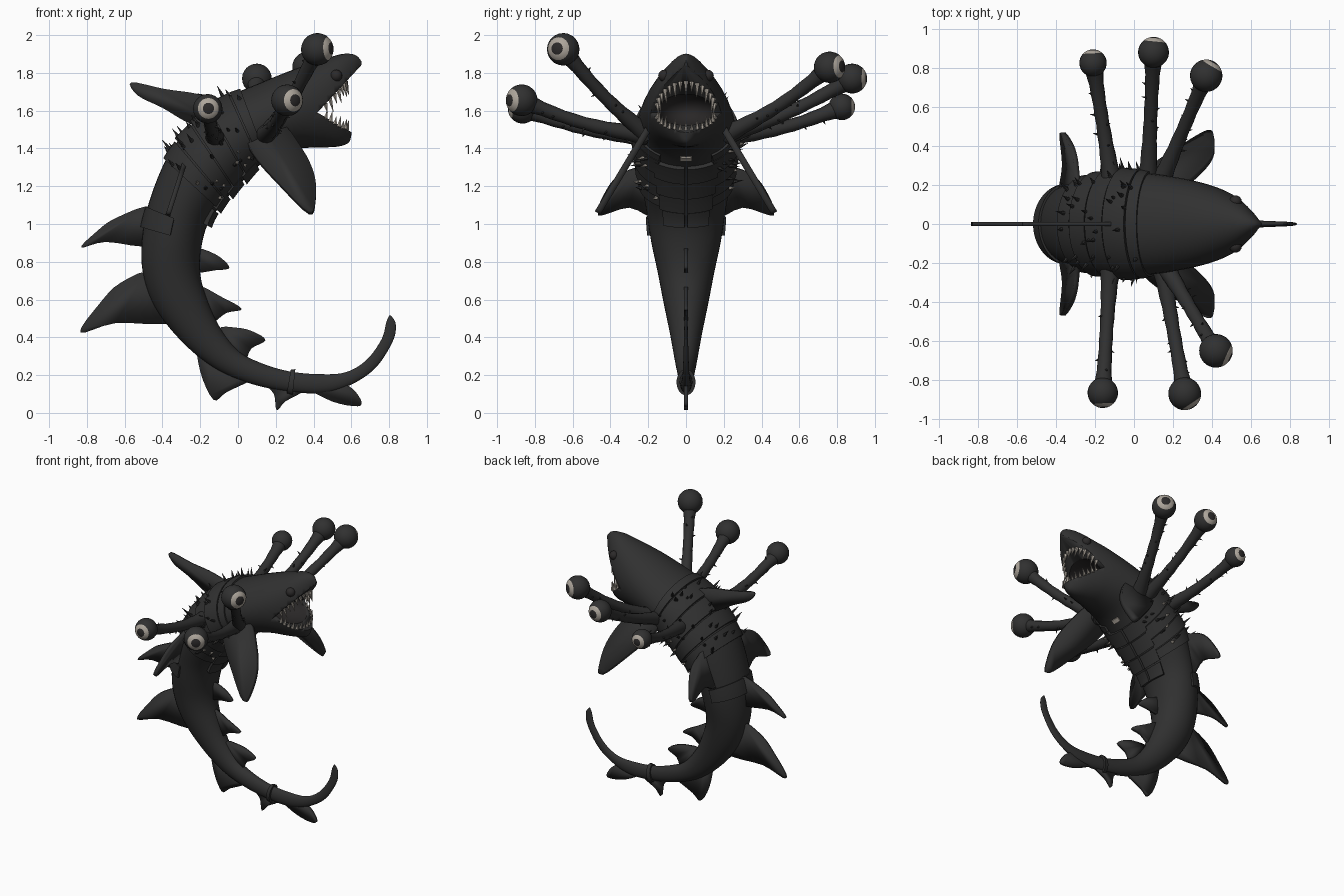
import bpy, bmesh, math, random
from mathutils import Vector, Matrix

random.seed(4)
if "Cube" in bpy.data.objects:
    bpy.data.objects.remove(bpy.data.objects["Cube"])


def material(name, rgb):
    m = bpy.data.materials.new(name)
    m.use_nodes = True
    m.diffuse_color = (*rgb, 1)
    m.node_tree.nodes["Principled BSDF"].inputs["Base Color"].default_value = (*rgb, 1)
    return m


SKIN = material("charcoal skin", (0.03, 0.03, 0.03))
MOUTH = material("dark mouth", (0.022, 0.02, 0.02))
PUPIL = material("dark pupil", (0.025, 0.023, 0.023))
BONE = material("pale bone", (0.42, 0.38, 0.33))


def finish(name, bm, mats, angle=40):
    bmesh.ops.recalc_face_normals(bm, faces=bm.faces)
    me = bpy.data.meshes.new(name)
    bm.to_mesh(me)
    bm.free()
    ob = bpy.data.objects.new(name, me)
    bpy.context.collection.objects.link(ob)
    for m in mats:
        me.materials.append(m)
    bpy.ops.object.select_all(action='DESELECT')
    ob.select_set(True)
    bpy.context.view_layer.objects.active = ob
    bpy.ops.object.shade_smooth_by_angle(angle=math.radians(angle))
    return ob


def catmull(a, b, c, d, f):
    return 0.5 * (2 * b + (c - a) * f + (2 * a - 5 * b + 4 * c - d) * f * f
                  + (3 * b - a - 3 * c + d) * f ** 3)


def skin_rings(bm, rings):
    """Closed tube through equal rings, capped at both ends."""
    loops = [[bm.verts.new(p) for p in r] for r in rings]
    n = len(loops[0])
    for a, b in zip(loops, loops[1:]):
        for i in range(n):
            j = (i + 1) % n
            bm.faces.new((a[i], a[j], b[j], b[i]))
    bm.faces.new(loops[0][::-1])
    bm.faces.new(loops[-1])


def cone(bm, base, direction, radius, length, sides=6):
    d = Vector(direction).normalized()
    rot = d.to_track_quat('Z', 'Y').to_matrix().to_4x4()
    mat = Matrix.Translation(Vector(base) + d * length * 0.45) @ rot
    bmesh.ops.create_cone(bm, cap_ends=True, segments=sides, radius1=radius,
                          radius2=radius * 0.08, depth=length, matrix=mat)


# Body sections, snout to tail: back x, back z, belly x, belly z, half width
BODY = [
    (.655, 1.86, .60, 1.47, .02), (.62, 1.895, .585, 1.43, .07),
    (.55, 1.90, .53, 1.41, .13), (.45, 1.87, .44, 1.405, .18),
    (.30, 1.82, .33, 1.40, .22), (.10, 1.74, .20, 1.37, .25),
    (-.08, 1.66, .10, 1.30, .265), (-.22, 1.55, 0, 1.20, .26),
    (-.36, 1.38, -.09, 1.10, .24), (-.46, 1.15, -.16, 1.0, .21),
    (-.505, .95, -.195, .87, .185), (-.505, .75, -.20, .74, .15),
    (-.44, .56, -.17, .62, .12), (-.30, .38, -.10, .46, .085),
    (-.13, .24, 0, .33, .06), (.05, .16, .12, .265, .045),
    (.25, .115, .27, .22, .035), (.45, .105, .43, .205, .028),
    (.60, .15, .57, .215, .02), (.73, .24, .68, .28, .015),
    (.82, .38, .76, .39, .011), (.835, .47, .785, .48, .008),
    (.81, .515, .80, .515, .004)]


def surface(t, a, grow=0.0):
    """Point on the body at section t; angle a is 0 on the back, pi on the belly."""
    i = min(int(t), len(BODY) - 2)
    rows = [BODY[max(0, min(len(BODY) - 1, i + k))] for k in (-1, 0, 1, 2)]
    ox, oz, ix, iz, w = (catmull(*q, t - i) for q in zip(*rows))
    mid, half = Vector((ox + ix, 0, oz + iz)) / 2, Vector((ox - ix, 0, oz - iz)) / 2
    half += half.normalized() * grow
    return mid + half * math.cos(a) + Vector((0, (w + grow) * math.sin(a), 0))


def section(t, grow=0.0, n=36):
    return [surface(t, math.tau * k / n, grow) for k in range(n)]


bm = bmesh.new()
steps = 5 * (len(BODY) - 1)
skin_rings(bm, [section(k / 5) for k in range(steps + 1)])
body = finish("body", bm, [SKIN, MOUTH])

# Open mouth: a wedge between the jaws and a rounded throat
bm = bmesh.new()
skin_rings(bm, [[(.42, y, 1.59), (.75, y, 1.945), (.75, y, 1.40)] for y in (-.4, .4)])
wedge = finish("jaw_cutter", bm, [SKIN, MOUTH])
bm = bmesh.new()
bmesh.ops.create_uvsphere(bm, u_segments=28, v_segments=16, radius=1, matrix=(
    Matrix.Translation((.44, 0, 1.60)) @ Matrix.Diagonal((.17, .145, .095, 1))))
for f in bm.faces:
    f.material_index = 1
throat = finish("throat_cutter", bm, [SKIN, MOUTH])
for cutter in (wedge, throat):
    cutter.hide_render = True
    mod = body.modifiers.new("cut", 'BOOLEAN')
    mod.object, mod.operation, mod.solver = cutter, 'DIFFERENCE', 'EXACT'
bpy.context.view_layer.update()
cut = bpy.data.meshes.new_from_object(body.evaluated_get(bpy.context.evaluated_depsgraph_get()))
body.modifiers.clear()
body.data = cut
for cutter in (wedge, throat):
    bpy.data.objects.remove(cutter)

# Teeth in two arches
bm = bmesh.new()
for k in range(15):
    th = math.radians(-80 + 160 * k / 14)
    big = 1 if k % 2 else 0.7
    x, y = .44 + .13 * math.cos(th), .155 * math.sin(th)
    cone(bm, (x, y, 1.60 + (x - .43) * 1.08), (.25, -y, -1), .013, .075 * big)
    x = .44 + .135 * math.cos(th)
    cone(bm, (x, y, 1.58 - (x - .43) * .6), (.2, -y, 1), .012, .06 * big)
finish("teeth", bm, [BONE])


def shell(name, t0, t1, a0, a1, grow, n=24, mat=SKIN):
    """Raised plate following the body between two sections and two angles."""
    bm = bmesh.new()
    rings = []
    for k in range(n + 1):
        a = a0 + (a1 - a0) * k / n
        top = [surface(t0 + (t1 - t0) * j / 4, a, grow * (.8 + .1 * j)) for j in range(5)]
        rings.append(top + [surface(t1, a, -.01), surface(t0, a, -.01)])
    skin_rings(bm, rings)
    return finish(name, bm, [mat], 30)


# Collar bands, back belt, tail ring and belly plates
for k, (t0, t1, g) in enumerate([(5.45, 5.75, .014), (5.8, 6.5, .02), (6.55, 7.15, .018),
                                 (7.2, 7.7, .018), (7.75, 8.2, .014)]):
    shell(f"collar_band_{k + 1}", t0, t1, -2.6, 2.6, g, 40)
shell("back_belt", 9.3, 9.85, -1.5, 1.5, .014)
shell("tail_ring", 16.05, 16.2, -3.1, 3.1, .014)
for row in range(4):
    t = 5.95 + row * .8
    for s in (-1, 1):
        shell(f"belly_plate_{row + 1}_{'left' if s > 0 else 'right'}", t, t + .72,
              math.pi - s * .03, math.pi - s * (.62 - .03 * row), .024, 8)
shell("chest_mark", 5.25, 5.5, math.pi - .12, math.pi + .12, .008, 6, BONE)


def plate(name, pts, thick):
    """Thin fin with a smooth outline through the points."""
    p = [Vector(q) for q in pts]
    n = len(p)
    bm = bmesh.new()
    bm.faces.new([bm.verts.new(catmull(p[i - 1], p[i], p[(i + 1) % n], p[(i + 2) % n], k / 4))
                  for i in range(n) for k in range(4)])
    ob = finish(name, bm, [SKIN])
    sol = ob.modifiers.new("thickness", 'SOLIDIFY')
    sol.thickness, sol.offset = thick, 0


# Fins on the midline, as (x, z) outlines
MIDLINE = {
    "dorsal_fin": [(-.05, 1.62), (-.2, 1.685), (-.39, 1.715), (-.565, 1.75), (-.53, 1.68),
                   (-.4, 1.615), (-.25, 1.53), (-.1, 1.5)],
    "upper_back_fin": [(-.45, 1.09), (-.65, 1.03), (-.76, .95), (-.83, .875), (-.7, .905), (-.45, .89)],
    "lower_back_fin": [(-.44, .74), (-.62, .69), (-.74, .57), (-.835, .425), (-.65, .475), (-.33, .49)],
    "anal_fin": [(-.2, .36), (-.2, .22), (-.13, .07), (-.06, .11), (.1, .2), (0, .28)],
    "small_tail_fin": [(.14, .17), (.19, .1), (.205, .015), (.25, .06), (.35, .13)],
    "tail_lobe": [(.36, .14), (.5, .06), (.635, .035), (.65, .07), (.59, .14), (.5, .15)],
    "belly_fin_1": [(-.24, .87), (-.12, .84), (-.045, .77), (-.12, .755), (-.24, .75)],
    "belly_fin_2": [(-.22, .67), (-.08, .61), (.02, .55), (-.06, .53), (-.16, .48)],
    "belly_fin_3": [(-.1, .44), (0, .45), (.08, .43), (.145, .385), (.07, .34), (.02, .27)]}
for name, pts in MIDLINE.items():
    plate(name, [(x, 0, z) for x, z in pts], .022)

# Paired fins
PECTORAL = [(.05, 1.48), (.08, 1.37), (.22, 1.21), (.375, 1.06), (.41, 1.12),
            (.405, 1.25), (.34, 1.39), (.22, 1.53)]
PELVIC = [(.15, 1.33), (.25, 1.3), (.35, 1.26), (.42, 1.18), (.465, 1.05), (.3, 1.09), (.14, 1.04)]
for s, side in ((1, "left"), (-1, "right")):
    plate(f"{side}_pectoral_fin", [(x, s * (.245 + (1.43 - z) * .6), z) for x, z in PECTORAL], .035)
    plate(f"{side}_pelvic_fin", [(-.29 - (1.3 - z) * .32, s * y, z) for y, z in PELVIC], .025)
    # Small head eyes
    bm = bmesh.new()
    bmesh.ops.create_uvsphere(bm, u_segments=16, v_segments=10, radius=.032,
                              matrix=Matrix.Translation((.52, s * .115, 1.785)))
    finish(f"{side}_head_eye", bm, [PUPIL])

# Eye stalks: root, eye centre, gaze, eye radius
STALKS = [((-.12, -.2, 1.46), (-.16, -.865, 1.61), (.05, -1, .03), .078),
          ((.14, -.2, 1.47), (.26, -.87, 1.655), (.55, -.83, 0), .084),
          ((.15, -.2, 1.47), (.42, -.65, 1.925), (.9, -.4, .05), .086),
          ((-.11, .2, 1.46), (-.21, .825, 1.62), (-.05, 1, 0), .07),
          ((.07, .2, 1.47), (.10, .88, 1.77), (.1, 1, 0), .079),
          ((.13, .2, 1.47), (.37, .76, 1.83), (.5, .85, .05), .083)]
spikes, pale = bmesh.new(), bmesh.new()
for k, (root, eye, gaze, r) in enumerate(STALKS):
    a, b = Vector(root), Vector(eye)
    d = (b - a).normalized()
    u = d.orthogonal().normalized()
    v = d.cross(u)
    rings = []
    for j in range(13):
        f = j / 12
        rad = .032 + .022 * (1 - f) ** 4 + .022 * f ** 8 + .0025 * (j % 2)
        c = a.lerp(b, f) - Vector((0, 0, .03 * math.sin(math.pi * f)))
        ring_dirs = [u * math.cos(q) + v * math.sin(q)
                     for q in (math.tau * i / 14 for i in range(14))]
        rings.append([c + w * rad for w in ring_dirs])
        if 3 < j < 11:
            w = random.choice(ring_dirs)
            cone(spikes, c + w * rad * .9, w + d * .3, .008, random.uniform(.018, .032), 5)
    bm = bmesh.new()
    skin_rings(bm, rings)
    finish(f"eye_stalk_{k + 1}", bm, [SKIN])
    # Eyeball with a pale ring and a dark pupil around the gaze
    g = Vector(gaze).normalized()
    bm = bmesh.new()
    bmesh.ops.create_uvsphere(bm, u_segments=24, v_segments=16, radius=r, matrix=(
        Matrix.Translation(b) @ g.to_track_quat('Z', 'Y').to_matrix().to_4x4()))
    for f in bm.faces:
        off = math.degrees((f.calc_center_median() - b).angle(g))
        f.material_index = 2 if off < 22.5 else 1 if off < 48 else 0
    finish(f"eyeball_{k + 1}", bm, [SKIN, BONE, PUPIL])

# Spikes scattered over the collar, a few of them pale
for k in range(80):
    t, a = random.uniform(5.5, 8.2), random.uniform(-2.5, 2.5)
    p = surface(t, a, .012)
    out = surface(t, a, .1) - p
    low = abs(a) > 1.5 and k % 2 == 0
    cone(pale if low else spikes, p, out + Vector((-.02, 0, .03)), .012,
         random.uniform(.025, .045) if low else random.uniform(.03, .075), 6)
finish("dark_spikes", spikes, [SKIN])
finish("pale_spikes", pale, [BONE])
